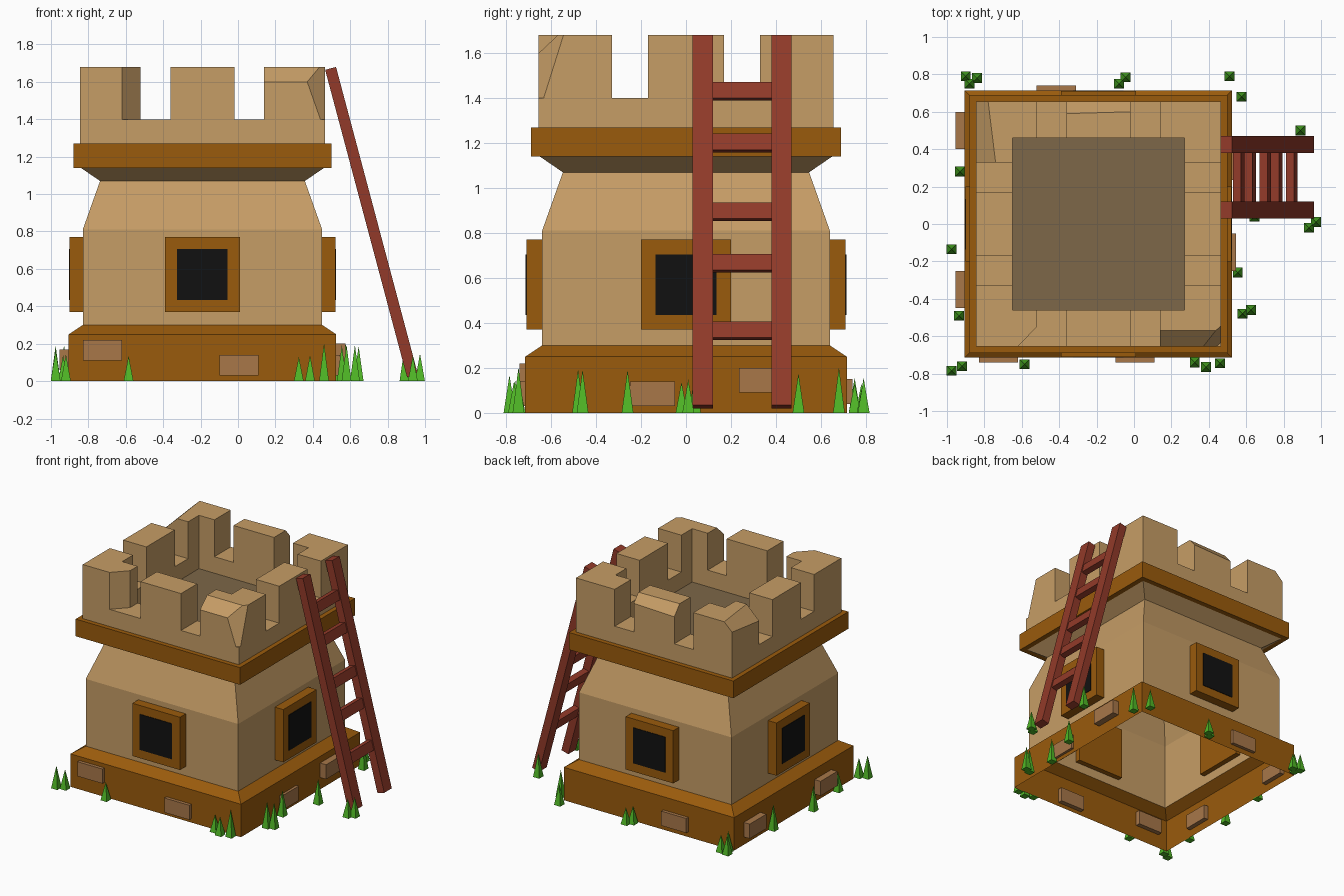
import bpy, bmesh, math, random
from mathutils import Vector, Matrix

if "Cube" in bpy.data.objects:
    bpy.data.objects.remove(bpy.data.objects["Cube"])

random.seed(4)
CX = -0.19                      # tower axis


def mat(name, rgb):
    m = bpy.data.materials.new(name)
    lin = [((c / 255 + 0.055) / 1.055) ** 2.4 if c > 10 else c / 255 / 12.92 for c in rgb]
    m.diffuse_color = (*lin, 1)
    m.use_nodes = True
    m.node_tree.nodes["Principled BSDF"].inputs["Base Color"].default_value = m.diffuse_color
    return m


TAN = mat("sandstone", (198, 157, 102))
BROWN = mat("brown_trim", (154, 91, 12))
STONE = mat("loose_stone", (168, 119, 73))
FLOOR = mat("roof_floor", (125, 103, 72))
BLACK = mat("window_black", (17, 17, 17))
RED = mat("ladder_wood", (146, 58, 41))
GREEN = mat("grass_green", (80, 184, 38))


def finish(bm, name, material):
    me = bpy.data.meshes.new(name)
    bm.to_mesh(me)
    bm.free()
    me.materials.append(material)
    ob = bpy.data.objects.new(name, me)
    bpy.context.collection.objects.link(ob)
    return ob


def loft(name, profile, material):
    """Square tube about the tower axis from (half width, z) pairs."""
    bm = bmesh.new()
    rings = [[bm.verts.new((CX + h * sx, h * sy, z)) for sx, sy in
              ((-1, -1), (1, -1), (1, 1), (-1, 1))] for h, z in profile]
    for a, b in zip(rings, rings[1:]):
        for i in range(4):
            j = (i + 1) % 4
            bm.faces.new((a[i], a[j], b[j], b[i]))
    return finish(bm, name, material)


def box(name, lo, hi, material, matrix=None):
    bm = bmesh.new()
    bmesh.ops.create_cube(bm, size=1)
    lo, hi = Vector(lo), Vector(hi)
    for v in bm.verts:
        v.co = (lo + hi) / 2 + Vector(v.co[i] * (hi[i] - lo[i]) for i in range(3))
    if matrix:
        bm.transform(matrix)
    return finish(bm, name, material)


def merlon(name, pts, chips=()):
    """Upright block from a plan outline, with planes cutting off damaged bits."""
    bm = bmesh.new()
    f = bm.faces.new([bm.verts.new((CX + x, y, 1.40)) for x, y in pts])
    ext = bmesh.ops.extrude_face_region(bm, geom=[f], use_keep_orig=True)
    for v in ext["geom"]:
        if isinstance(v, bmesh.types.BMVert):
            v.co.z = 1.68
    for a, b, c in chips:
        a, b, c = Vector(a), Vector(b), Vector(c)
        n = (b - a).cross(c - a).normalized()
        if n.dot(Vector((CX, 0, 1.3)) - a) > 0:
            n = -n
        bmesh.ops.bisect_plane(bm, geom=bm.verts[:] + bm.edges[:] + bm.faces[:],
                               plane_co=a, plane_no=n, clear_outer=True)
        bmesh.ops.holes_fill(bm, edges=bm.edges[:], sides=0)
    bmesh.ops.recalc_face_normals(bm, faces=bm.faces[:])
    return finish(bm, name, TAN)


# Tower shell, bottom to top (open underneath)
loft("base_plinth", [(.715, 0), (.715, .25), (.64, .30)], BROWN)
loft("tower_wall", [(.64, .30), (.64, .81), (.5475, 1.07), (.65, 1.14)], TAN)
loft("upper_band", [(.65, 1.14), (.69, 1.14), (.69, 1.27), (.65, 1.27)], BROWN)
loft("parapet", [(.655, 1.27), (.655, 1.40), (.46, 1.40), (.46, 1.27)], TAN)
box("roof_floor", (CX - .46, -.46, 1.265), (CX + .46, .46, 1.275), FLOOR)

# Corner merlons (L-shaped), three of them chipped
L = [(.655, .655), (.33, .655), (.33, .46), (.46, .46), (.46, .33), (.655, .33)]
corner_chips = {
    (-1, -1): [((-.62, -.655, 1.5), (-.52, -.55, 1.5), (-.62, -.655, 1.6))],
    (1, -1): [((.14, -.57, 1.68), (.46, -.57, 1.68), (.3, -.655, 1.60)),
              ((.37, -.655, 1.60), (.465, -.57, 1.60), (.465, -.655, 1.33))],
    (-1, 1): [((-.78, .655, 1.68), (-.74, .33, 1.68), (-.845, .5, 1.60))],
    (1, 1): [],
}
for (sx, sy), chips in corner_chips.items():
    merlon("corner_merlon", [(x * sx, y * sy) for x, y in L], chips)

# Middle merlons, the back one chipped, and the four windows
for k in range(4):
    rot = Matrix.Rotation(k * math.pi / 2, 4, 'Z')
    outline = [rot @ Vector((x, y, 0)) for x, y in
               ((-.17, -.655), (.17, -.655), (.17, -.46), (-.17, -.46))]
    chips = [((-.36, .59, 1.68), (-.02, .60, 1.68), (-.2, .655, 1.61))] if k == 2 else []
    merlon("middle_merlon", [(p.x, p.y) for p in outline], chips)
    place = Matrix.Translation((CX, 0, 0)) @ rot
    box("window_frame", (-.2, -.71, .37), (.2, -.60, .77), BROWN, place)
    box("window_pane", (-.135, -.714, .435), (.135, -.708, .705), BLACK, place)

# Loose stones standing proud of the plinth
for x0, x1, z0, face in ((-.83, -.62, .11, -1), (-.10, .11, .03, -1), (-.52, -.31, .04, 1)):
    y = sorted((face * .68, face * .74))
    box("base_stone", (x0, y[0], z0), (x1, y[1], z0 + .11), STONE)
for y0, y1, z0, xa, xb in ((-.25, -.05, .03, .49, .545), (.235, .45, .09, .49, .575),
                           (.40, .60, .06, -.955, -.87), (-.45, -.25, .06, -.955, -.87)):
    box("base_stone", (xa, y0, z0), (xb, y1, z0 + .11), STONE)

# Leaning ladder
top, foot = Vector((.495, 0, 1.672)), Vector((.933, 0, .028))
axis = top - foot
lean = math.atan2(axis.x, axis.z)
tilt = Matrix.Translation(foot) @ Matrix.Rotation(lean, 4, 'Y')
for y0 in (.03, .38):
    box("ladder_rail", (-.03, y0, 0), (.03, y0 + .09, axis.length), RED, tilt)
for z in (.365, .665, .895, 1.20, 1.43):
    d = (z - foot.z) / math.cos(lean)
    box("ladder_rung", (-.022, .11, d - .037), (.022, .39, d + .037), RED, tilt)

# Grass blades around the foot
blades = [(-.9, .79), (-.84, .78), (-.88, .75), (-.08, .75), (-.045, .785), (.51, .79),
          (.575, .68), (-.93, .28), (-.975, -.135), (-.935, -.49), (-.975, -.785),
          (-.92, -.76), (-.585, -.75), (.325, -.74), (.385, -.765), (.46, -.745),
          (.58, -.48), (.625, -.46), (.555, -.26), (.935, -.02), (.973, .01),
          (.89, .5), (.645, .04)]
for x, y in blades:
    h = random.uniform(.12, .21)
    bm = bmesh.new()
    bmesh.ops.create_cone(bm, cap_ends=True, segments=4, radius1=.037, radius2=0, depth=h,
                          matrix=Matrix.Translation((x, y, h / 2)) @ Matrix.Rotation(math.pi / 4, 4, 'Z'))
    bmesh.ops.remove_doubles(bm, verts=bm.verts[:], dist=1e-5)
    finish(bm, "grass_blade", GREEN)
